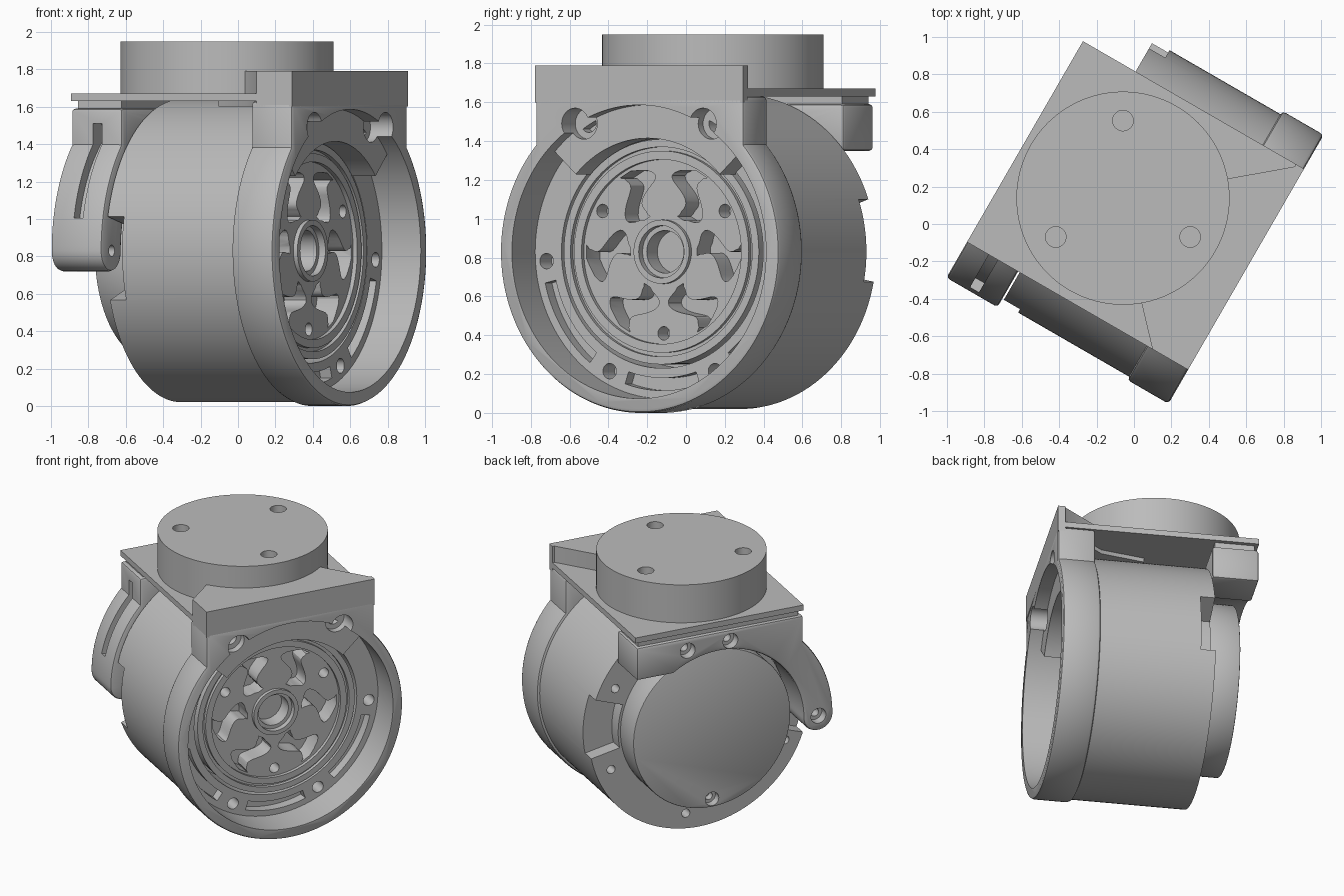
import bpy, bmesh
from math import sin, cos, pi, radians, acos, degrees
from mathutils import Matrix

cube = bpy.data.objects.get("Cube")
if cube:
    bpy.data.objects.remove(cube, do_unlink=True)

# Parts are made around the drum axis (local x), then turned into place
PLACE = Matrix.Rotation(radians(-30), 4, "Z") @ Matrix.Translation((0, 0.09, 0.83))

grey = bpy.data.materials.new("machined grey")
grey.use_nodes = True
grey.diffuse_color = (0.5, 0.5, 0.5, 1)
grey.node_tree.nodes["Principled BSDF"].inputs["Base Color"].default_value = (0.5, 0.5, 0.5, 1)
parts = []


def finish(name, bm):
    bmesh.ops.recalc_face_normals(bm, faces=bm.faces)
    bm.transform(PLACE)
    mesh = bpy.data.meshes.new(name)
    bm.to_mesh(mesh)
    bm.free()
    mesh.materials.append(grey)
    ob = bpy.data.objects.new(name, mesh)
    bpy.context.collection.objects.link(ob)
    parts.append(ob)
    return ob


def prism(name, pts, lo, hi, axis="X"):
    """Extrude a closed outline along the drum axis or upward."""
    bm = bmesh.new()
    rings = []
    for t in (lo, hi):
        rings.append([bm.verts.new((t, a, b) if axis == "X" else (a, b, t)) for a, b in pts])
        bm.faces.new(rings[-1])
    for i in range(len(pts)):
        j = (i + 1) % len(pts)
        bm.faces.new((rings[0][i], rings[0][j], rings[1][j], rings[1][i]))
    return finish(name, bm)


def tube(name, r0, r1, lo, hi, n=96):
    bm = bmesh.new()
    prof = ((lo, r0), (lo, r1), (hi, r1), (hi, r0))
    rows = [[bm.verts.new((x, r * cos(2 * pi * k / n), r * sin(2 * pi * k / n))) for x, r in prof]
            for k in range(n)]
    for k in range(n):
        a, b = rows[k], rows[(k + 1) % n]
        for i in range(4):
            j = (i + 1) % 4
            bm.faces.new((a[i], a[j], b[j], b[i]))
    return finish(name, bm)


def arc(r, a0, a1, n=32, cx=0, cy=0):
    return [(cx + r * cos(radians(a0 + (a1 - a0) * k / n)),
             cy + r * sin(radians(a0 + (a1 - a0) * k / n))) for k in range(n + 1)]


def circle(r, cx=0, cy=0, n=96):
    return arc(r, 0, 360, n, cx, cy)[:-1]


def polar(r, a):
    return r * cos(radians(a)), r * sin(radians(a))


def sector(r0, r1, a0, a1):
    return arc(r0, a0, a1) + arc(r1, a1, a0)


def box(x0, x1, y0, y1):
    return [(x0, y0), (x1, y0), (x1, y1), (x0, y1)]


def apply(ob, mod):
    bpy.context.view_layer.objects.active = ob
    bpy.ops.object.modifier_apply(modifier=mod.name)


def bevel(ob, width):
    mod = ob.modifiers.new("edge", "BEVEL")
    mod.width, mod.segments = width, 2
    mod.limit_method, mod.angle_limit = "ANGLE", radians(50)
    apply(ob, mod)


def cut(ob, cutter):
    mod = ob.modifiers.new("cut", "BOOLEAN")
    mod.operation, mod.solver, mod.object = "DIFFERENCE", "EXACT", cutter
    apply(ob, mod)
    parts.remove(cutter)
    bpy.data.objects.remove(cutter, do_unlink=True)


def hole(ob, r, pos, lo, hi, axis="X"):
    cut(ob, prism("hole", circle(r, *pos, n=32), lo, hi, axis))


# Drum body with rotor well, side notches, floor slots and end holes
body = prism("drum_body", circle(0.81, n=128), -0.40, 0.40)
cut(body, prism("well", circle(0.60), 0.15, 0.5))
for a0, a1 in ((-11, 19.5), (167, 199)):
    cut(body, prism("notch", sector(0.597, 0.9, a0, a1), -0.5, -0.30))
for a0, a1 in ((193, 233), (252, 288), (307, 347)):
    cut(body, prism("slot", sector(0.65, 0.715, a0, a1), 0.33, 0.5))
for a in (184, 243, 297, 356):
    hole(body, 0.04, polar(0.69, a), 0.28, 0.5)
for a in (28, 205, 278, 338):
    hole(body, 0.03, polar(0.70, a), -0.5, -0.22)

# Front housing: ring with square shoulders
corner = degrees(acos(0.62 / 0.83))
outline = [(-0.62, 0.80)] + arc(0.83, 180 - corner, 360 + corner, 110) + [(0.62, 0.80)]
housing = prism("front_housing", outline, 0.385, 0.64)
bevel(housing, 0.02)
cut(housing, prism("cavity", circle(0.756, n=128), 0.3, 0.7))

# Clamp block hanging in the top of the housing, with screw holes
clamp = prism("clamp_block", sector(0.585, 0.765, 43, 137), 0.39, 0.55)
for s in (-1, 1):
    for ob in (housing, clamp):
        hole(ob, 0.08, (s * 0.38, 0.66), 0.50, 0.8)
    hole(clamp, 0.045, (s * 0.38, 0.66), 0.43, 0.6)

# Rotor with hub, dished face and wavy pockets
rotor = prism("rotor", circle(0.58), 0.18, 0.41)
cut(rotor, tube("rim_groove", 0.52, 0.54, 0.385, 0.5))
cut(rotor, tube("dish", 0.165, 0.475, 0.385, 0.5))
hole(rotor, 0.11, (0, 0), 0.26, 0.5)
hole(rotor, 0.135, (0, 0), 0.37, 0.5)
for k in range(6):
    sides = [[], []]
    for i in range(17):
        t = i / 16
        r = 0.20 + 0.26 * t
        w = (0.05 + 0.04 * t) * max(0.4, 1 - (2 * t - 1) ** 6) / r
        mid = radians(60 * k) + (-1) ** k * 0.2 * sin(2 * pi * t)
        for side, s in zip(sides, (-1, 1)):
            side.append((r * cos(mid + s * w), r * sin(mid + s * w)))
    cut(rotor, prism("pocket", sides[0] + sides[1][::-1], 0.25, 0.5))
for a in (30, 150, 270):
    hole(rotor, 0.035, polar(0.42, a), 0.28, 0.5)

# Rear cover disc
cover = prism("rear_cover", circle(0.58), -0.605, -0.39)
bevel(cover, 0.008)
hole(cover, 0.05, (0, -0.52), -0.7, -0.55)
hole(cover, 0.028, (0, -0.52), -0.7, -0.50)

# Rear bracket with curved arm
corner = degrees(acos(0.62 / 0.84))
outline = ([(0.61, 0.76), (0.61, 0.52)] + arc(0.62, 57, 180, 60)
           + arc(0.11, 0, -180, 20, -0.73, 0)[1:] + arc(0.84, 180, 180 - corner, 24)[1:]
           + [(-0.62, 0.76)])
bracket = prism("rear_bracket", outline, -0.725, -0.41)
bevel(bracket, 0.018)
cut(bracket, prism("arm_slot", sector(0.78, 0.92, 128, 168), -0.59, -0.535))
for pos in ((-0.73, 0), (0.235, 0.67), (-0.08, 0.68)):
    hole(bracket, 0.055, pos, -0.8, -0.66)
    hole(bracket, 0.03, pos, -0.8, -0.3)
prism("bracket_spacer", box(-0.70, -0.43, -0.59, 0.59), 0.74, 0.81, "Z")

# Top plate, raised front wedge and round mount
prism("top_plate", box(-0.725, 0.635, -0.62, 0.62), 0.80, 0.84, "Z")
wedge = [(0.64, -0.62), (0.42, -0.62), (0.25, -0.44), (0.0, -0.3),
         (0.0, 0.3), (0.30, 0.36), (0.59, 0.605), (0.59, 0.62), (0.64, 0.62)]
prism("front_wedge", wedge, 0.77, 0.96, "Z")
mount = prism("round_mount", circle(0.57, -0.12, 0), 0.83, 1.12, "Z")
for a in (0, 120, 240):
    dx, dy = polar(0.415, a)
    hole(mount, 0.055, (dx - 0.12, dy), 0.99, 1.3, "Z")

bpy.ops.object.select_all(action="DESELECT")
for ob in parts:
    ob.select_set(True)
bpy.context.view_layer.objects.active = body
bpy.ops.object.shade_smooth_by_angle(angle=radians(30))
